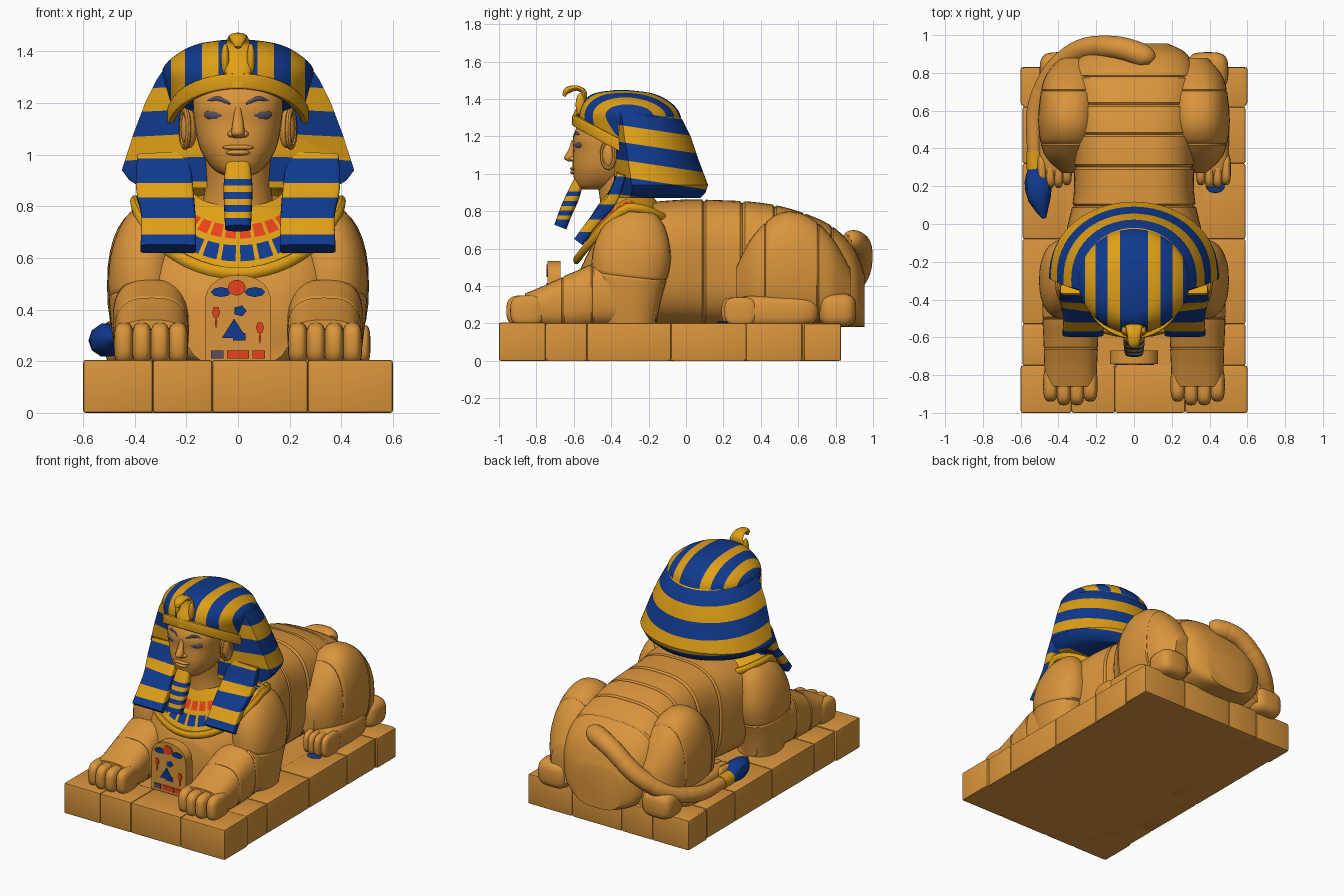
import bpy, bmesh, math
from mathutils import Vector, Matrix

if "Cube" in bpy.data.objects:
    bpy.data.objects.remove(bpy.data.objects["Cube"])


def material(name, rgb):
    m = bpy.data.materials.new(name)
    m.use_nodes = True
    m.diffuse_color = (*rgb, 1)
    m.node_tree.nodes["Principled BSDF"].inputs["Base Color"].default_value = (*rgb, 1)
    return m


SAND = material("sandstone", (0.70, 0.30, 0.045))
GOLD = material("gold", (0.74, 0.35, 0.008))
BLUE = material("deep blue", (0.005, 0.042, 0.27))
RED = material("red", (0.80, 0.055, 0.012))
GREY = material("slate", (0.10, 0.08, 0.12))
parts = []


def finish(name, bm, *mats):
    bmesh.ops.recalc_face_normals(bm, faces=bm.faces)
    me = bpy.data.meshes.new(name)
    bm.to_mesh(me)
    bm.free()
    for m in mats:
        me.materials.append(m)
    ob = bpy.data.objects.new(name, me)
    bpy.context.collection.objects.link(ob)
    parts.append(ob)
    return ob


def spline(st, t):
    """Catmull-Rom sample of a list of stations at index t."""
    i = min(int(t), len(st) - 2)
    f = t - i
    p = [st[max(0, min(len(st) - 1, k))] for k in (i - 1, i, i + 1, i + 2)]
    return [0.5 * (2*b + (c - a)*f + (2*a - 5*b + 4*c - d)*f*f + (3*b - a - 3*c + d)*f**3)
            for a, b, c, d in zip(*p)]


def skin(bm, rings, caps=True):
    rows = [[bm.verts.new(p) for p in r] for r in rings]
    n = len(rows[0])
    for a, b in zip(rows, rows[1:]):
        for k in range(n):
            bm.faces.new((a[k], a[(k + 1) % n], b[(k + 1) % n], b[k]))
    if caps:
        bm.faces.new(rows[0])
        bm.faces.new(rows[-1])


def tube(name, st, mats, ref=(0, 0, 1), axis=None, power=2.0, seams=(), n=32, steps=6):
    """Sweep a superellipse through (x, y, z, side radius, up radius); seams cut joints."""
    ts = [(i / steps, 1) for i in range((len(st) - 1) * steps + 1)]
    ts = [t for t in ts if all(abs(t[0] - s) > 0.06 for s in seams)]
    ts += [(s + d, k) for s in seams for d, k in ((-0.05, 1), (0, 0.965), (0.05, 1))]
    rings = []
    for t, k in sorted(ts):
        x, y, z, ra, rb = spline(st, t)
        e = len(st) - 1
        tan = axis or [b - a for a, b in zip(spline(st, max(0, t - .02)), spline(st, min(e, t + .02)))][:3]
        tan = Vector(tan).normalized()
        side = tan.cross(Vector(ref)).normalized()
        up = side.cross(tan)
        ring = []
        for j in range(n):
            c, s = math.cos(2*math.pi*j/n), math.sin(2*math.pi*j/n)
            u = math.copysign(abs(c) ** (2/power), c) * max(ra, .002) * k
            v = math.copysign(abs(s) ** (2/power), s) * max(rb, .002) * k
            ring.append(Vector((x, y, z)) + side*u + up*v)
        rings.append(ring)
    bm = bmesh.new()
    skin(bm, rings)
    return finish(name, bm, *mats)


def blob(name, pos, size, mat, boxy=1.0, turn=0):
    bm = bmesh.new()
    bmesh.ops.create_uvsphere(bm, u_segments=28, v_segments=16, radius=1)
    rot = Matrix.Rotation(turn, 3, "Z")
    for v in bm.verts:
        q = Vector([math.copysign(abs(c) ** boxy, c) * s for c, s in zip(v.co, size)])
        v.co = rot @ q + Vector(pos)
    return finish(name, bm, mat)


def box(name, lo, hi, mat, bevel=0.0):
    bm = bmesh.new()
    bmesh.ops.create_cube(bm, size=1)
    for v in bm.verts:
        v.co = [(a + b)/2 + c*(b - a) for a, b, c in zip(lo, hi, v.co)]
    if bevel:
        bmesh.ops.bevel(bm, geom=bm.edges[:], offset=bevel, segments=2, affect="EDGES", profile=0.6)
    return finish(name, bm, mat)


def slab(name, pts, y0, y1, mat):
    """Extrude an (x, z) outline along y."""
    bm = bmesh.new()
    skin(bm, [[(x, y, z) for x, z in pts] for y in (y0, y1)])
    return finish(name, bm, mat)


def paint(ob, planes, rule):
    """Cut along planes, then colour each face by its centre."""
    bm = bmesh.new()
    bm.from_mesh(ob.data)
    for co, no in planes:
        bmesh.ops.bisect_plane(bm, geom=bm.verts[:] + bm.edges[:] + bm.faces[:], plane_co=co, plane_no=no)
    for f in bm.faces:
        f.material_index = rule(f.calc_center_median())
    bm.to_mesh(ob.data)
    bm.free()


# Plinth: core plus a border of stone blocks
box("plinth_core", (-.58, -.98, 0), (.58, .81, .196), SAND)
xs = (-.6, -.33, -.1, .27, .6)
ys = (-.75, -.53, -.08, .32, .62, .83)
for a, b in zip(xs, xs[1:]):
    box("plinth_front_block", (a, -1, 0), (b, -.75, .205), SAND, .012)
    box("plinth_back_block", (a, .63, 0), (b, .83, .2), SAND, .012)
for a, b in zip(ys, ys[1:]):
    for s in (-1, 1):
        x0, x1 = sorted((s*.36, s*.59))
        box("plinth_side_block", (x0, a, 0), (x1, b, .203), SAND, .012)

# Body: y, top height, half width
spine = [(-.57, .48, .2), (-.5, .62, .31), (-.42, .72, .35), (-.25, .83, .38), (-.05, .86, .36),
         (.15, .86, .32), (.4, .845, .32), (.6, .8, .33), (.78, .72, .33), (.9, .6, .28), (.955, .46, .18)]
tube("body", [(0, y, (t + .18)/2, w, (t - .18)/2) for y, t, w in spine], [SAND], axis=(0, 1, 0),
     power=2.9, seams=(4.75, 5.6, 6.35, 7.17, 8), n=48)

# Legs
for s in (-1, 1):
    tube("upper_foreleg", [(s*.35, -.3, .18, .12, .14), (s*.36, -.31, .38, .135, .19), (s*.365, -.29, .56, .135, .21),
         (s*.34, -.27, .7, .115, .17), (s*.3, -.26, .785, .07, .1)], [SAND], ref=(0, 1, 0), power=2.3, seams=(1.4,))
    tube("forearm", [(s*.34, -.16, .27, .08, .07), (s*.34, -.25, .31, .13, .12), (s*.34, -.45, .35, .145, .17),
         (s*.335, -.6, .32, .145, .155), (s*.335, -.74, .29, .14, .12), (s*.335, -.86, .275, .135, .085)],
         [SAND], axis=(0, -1, 0), power=2.8, seams=(2.3, 3.4))
    tube("thigh", [(s*.33, .27, .4, .05, .1), (s*.34, .36, .45, .13, .22), (s*.34, .5, .49, .165, .3),
         (s*.34, .65, .48, .16, .295), (s*.33, .78, .43, .14, .23), (s*.31, .88, .36, .08, .13)],
         [SAND], axis=(0, 1, 0), power=2.3, seams=(1.5, 3.4))
    blob("hind_foot", (s*.42, .47, .265), (.085, .24, .085), SAND, .6)
    blob("heel", (s*.39, .81, .27), (.11, .1, .09), SAND, .6)
    for k in range(4):
        mid = k in (1, 2)
        blob("front_toe", (s*(.232 + .07*k), -.85 - .02*mid, .268), (.039, .09, .082), SAND, .65)
        blob("hind_toe", (s*(.355 + .044*k), .29 - .015*mid, .265), (.026, .085, .075), SAND, .65)

# Tail, cuff and tuft
tube("tail", [(.09, .86, .64, .03, .03), (.05, .89, .64, .06, .06), (-.1, .935, .6, .06, .06), (-.28, .92, .46, .058, .058),
     (-.43, .8, .34, .055, .055), (-.52, .6, .28, .048, .048), (-.525, .36, .27, .038, .038)], [SAND], seams=(1.5, 2.5, 3.5, 4.5))
tube("tail_cuff", [(-.525, .385, .27, .044, .044), (-.522, .29, .27, .046, .046)], [GOLD])
tube("tail_tuft", [(-.52, .3, .27, .04, .04), (-.51, .23, .28, .07, .065), (-.5, .13, .285, .06, .06), (-.475, .03, .29, .01, .01)],
     [BLUE], n=10, steps=2)
blob("paint_mark", (.43, .2, .205), (.05, .035, .008), BLUE)

# Collar with painted beads
bm = bmesh.new()
levels = (0, .28, .48, .58, .82, 1)
SEG = 120


def collar_point(u, a):
    c, s = math.cos(a), math.sin(a)
    drop = .28*c**1.3 if c > 0 else .12*c*c
    inner = Vector((.17*s, -.33 - .12*c, .86 - .06*c))
    return inner.lerp(Vector((.4*s, -.31 - .275*c, .82 - drop)), u)


skin(bm, [[collar_point(u, 2*math.pi*(k + .5)/SEG) for k in range(SEG)] for u in levels], caps=False)
bm.faces.ensure_lookup_table()
for i, f in enumerate(bm.faces):
    row, k = divmod(i, SEG)
    if row in (1, 3) and (k + 1) % 4 and math.cos(2*math.pi*k/SEG) > -.2:
        f.material_index = 2 if row == 1 else 1
finish("collar", bm, GOLD, BLUE, RED)
rim = [(*collar_point(1, 2*math.pi*k/48), .018, .024) for k in range(49)]
tube("collar_rim", rim, [GOLD], n=10, steps=1)

# Neck, face and ears
tube("neck", [(0, -.33, .7, .16, .13), (0, -.34, .86, .13, .12), (0, -.36, 1, .13, .12)], [SAND], ref=(0, 1, 0))
tube("head", [(0, -.5, .915, .04, .06), (0, -.47, .935, .085, .115), (0, -.45, .98, .125, .15), (0, -.44, 1.04, .153, .167),
     (0, -.44, 1.12, .168, .162), (0, -.44, 1.2, .175, .163), (0, -.41, 1.3, .165, .15)], [SAND], ref=(0, 1, 0), axis=(0, 0, 1), power=2.3)
tube("nose", [(0, -.595, 1.18, .012, .016), (0, -.612, 1.13, .02, .016), (0, -.618, 1.085, .026, .034), (0, -.6, 1.065, .02, .028)],
     [SAND], ref=(0, 1, 0), axis=(0, 0, 1), n=16)
blob("upper_lip", (0, -.6, 1.028), (.06, .02, .011), SAND)
blob("lower_lip", (0, -.597, 1.008), (.047, .022, .012), SAND)
for s in (-1, 1):
    blob("nostril_wing", (s*.026, -.605, 1.08), (.015, .02, .013), SAND)
    blob("eye", (s*.085, -.578, 1.155), (.05, .013, .023), GREY, 1.1, s*.33)
    tube("eyebrow", [(s*.03, -.598, 1.195, .006, .005), (s*.08, -.588, 1.218, .006, .009), (s*.135, -.545, 1.2, .006, .004)],
         [GREY], n=10)
    blob("ear", (s*.19, -.41, 1.1), (.032, .04, .075), SAND)
    loop = [(s*(.205 + .012*math.cos(a)), -.415 + .034*math.cos(a), 1.1 + .07*math.sin(a), .012, .012)
            for a in [math.pi*k/8 for k in range(17)]]
    tube("ear_rim", loop, [SAND], ref=(1, 0, 0), n=8, steps=1)

# Striped headdress
bands = ((.62, .69), (.755, .835), (.89, .985), (1.075, 1.17), (1.26, 1.34))
edges = [e for b in bands for e in b]
TILT = .15
band_planes = [((0, -.35, e), (0, TILT, 1)) for e in edges]
fan = (.075, .14, .205, .26)


def band_rule(c):
    h = c.z + TILT*(c.y + .35)
    return int(any(a < h < b for a, b in bands))


def cap_rule(c):
    if c.z + TILT*(c.y + .35) > 1.34 or c.y < -.36:
        return 1 - sum(abs(c.x) > e for e in fan) % 2
    return band_rule(c)


# Skirt levels: z, half width, back y, front edge y
skirt = [(.87, .37, .075, -.3), (.9, .42, .105, -.29), (.94, .45, .118, -.29), (1.08, .405, .065, -.31),
         (1.2, .36, .025, -.33), (1.29, .315, -.02, -.34), (1.335, .285, -.06, -.35)]
rings = []
for z, w, back, front in skirt:
    arc = [(w*math.cos(math.pi*k/32), front + (back - front)*math.sin(math.pi*k/32)**.9, z) for k in range(33)]
    rings.append(arc + [(-.19, -.385, z), (0, -.385, z), (.19, -.385, z)])
bm = bmesh.new()
skin(bm, rings)
paint(finish("headdress_skirt", bm, GOLD, BLUE), band_planes, band_rule)

cap = tube("headdress_cap", [(0, -.3, 1.14, .25, .27), (0, -.3, 1.25, .28, .278), (0, -.305, 1.33, .292, .268),
           (0, -.32, 1.39, .235, .226), (0, -.335, 1.43, .15, .155), (0, -.345, 1.447, .03, .04)],
           [GOLD, BLUE], ref=(0, 1, 0), axis=(0, 0, 1), n=64)
bm = bmesh.new()
bm.from_mesh(cap.data)
bmesh.ops.bisect_plane(bm, geom=bm.verts[:] + bm.edges[:] + bm.faces[:], plane_co=(0, -.58, 1.28),
                       plane_no=(0, .55, 1), clear_inner=True)
bmesh.ops.holes_fill(bm, edges=bm.edges[:])
bm.to_mesh(cap.data)
bm.free()
paint(cap, band_planes[-4:] + [((0, -.36, 1), (0, 1, 0))] +
      [((s*e, 0, 0), (1, 0, 0)) for e in fan for s in (-1, 1)], cap_rule)

brow = []
for k in range(-14, 15):
    a = k*math.radians(7)
    y = -.315 - .28*math.cos(a)
    brow.append((.262*math.sin(a), y, 1.285 - .55*(y + .595), .014, .03))
tube("brow_band", brow, [GOLD], power=5, n=16, steps=1)

flat = [((0, 0, e), (0, 0, 1)) for e in edges]
for s in (-1, 1):
    lap = tube("headdress_lappet", [(s*.29, -.345, 1.0, .1, .025), (s*.285, -.39, .88, .11, .03), (s*.27, -.475, .77, .105, .028),
               (s*.27, -.575, .635, .108, .028)], [GOLD, BLUE], ref=(0, 1, 0), power=7)
    paint(lap, flat, lambda c: int(any(a < c.z < b for a, b in bands)))

# Rearing snake on the brow
tube("brow_snake", [(0, -.6, 1.26, .012, .03), (0, -.585, 1.32, .016, .05), (0, -.55, 1.385, .014, .055), (0, -.545, 1.435, .014, .045),
     (0, -.585, 1.458, .014, .036), (0, -.635, 1.445, .018, .03), (0, -.652, 1.415, .008, .012)], [GOLD], ref=(1, 0, 0), n=16)
for s in (-1, 1):
    blob("snake_coil", (s*.05, -.565, 1.37), (.016, .025, .06), GOLD)

# Striped beard
rows = (.905, .88, .855, .828, .805, .778, .755, .7)
beard = tube("beard", [(0, -.57, .975, .025, .045), (0, -.605, .88, .036, .056), (0, -.64, .8, .036, .054), (0, -.672, .715, .034, .05)],
             [GOLD, BLUE], ref=(1, 0, 0), power=3)
paint(beard, [((0, 0, r), (0, 0, 1)) for r in rows], lambda c: sum(c.z < r for r in rows) % 2)

# Stela between the paws, with painted plates
arch = [(.128*math.cos(math.pi*k/16), .42 + .115*math.sin(math.pi*k/16)**.8) for k in range(17)]
slab("stela", arch + [(-.128, .19), (.128, .19)], -.74, -.67, SAND)


def plate(name, x, z, rx, rz, mat, n=20, turn=0.0):
    pts = [(x + rx*math.cos(2*math.pi*k/n + turn), z + rz*math.sin(2*math.pi*k/n + turn)) for k in range(n)]
    slab(name, pts, -.746, -.738, mat)


plate("sun_disc", -.005, .485, .034, .03, RED)
for s in (-1, 1):
    plate("painted_wing", s*.065, .468, .04, .019, BLUE, 8)
    plate("painted_mark", s*.085, .39 - .03*(s + 1), .016, .024, RED, 6)
    plate("painted_stem", s*.085, .35 - .03*(s + 1), .005, .025, RED, 4)
    plate("base_stripe_end", s*.08, .227, .035, .022, GREY if s < 0 else RED, 4, math.pi/4)
plate("painted_bird", .008, .395, .026, .022, BLUE, 5)
plate("painted_figure", -.015, .315, .055, .05, BLUE, 3, math.pi/2)
plate("painted_seat", .005, .295, .035, .02, BLUE, 4, math.pi/4)
plate("base_stripe", 0, .227, .06, .022, RED, 4, math.pi/4)

# Smooth curved surfaces, keep hard edges
bpy.ops.object.select_all(action="DESELECT")
for ob in parts:
    ob.select_set(True)
bpy.context.view_layer.objects.active = parts[0]
bpy.ops.object.shade_smooth_by_angle(angle=math.radians(35))
